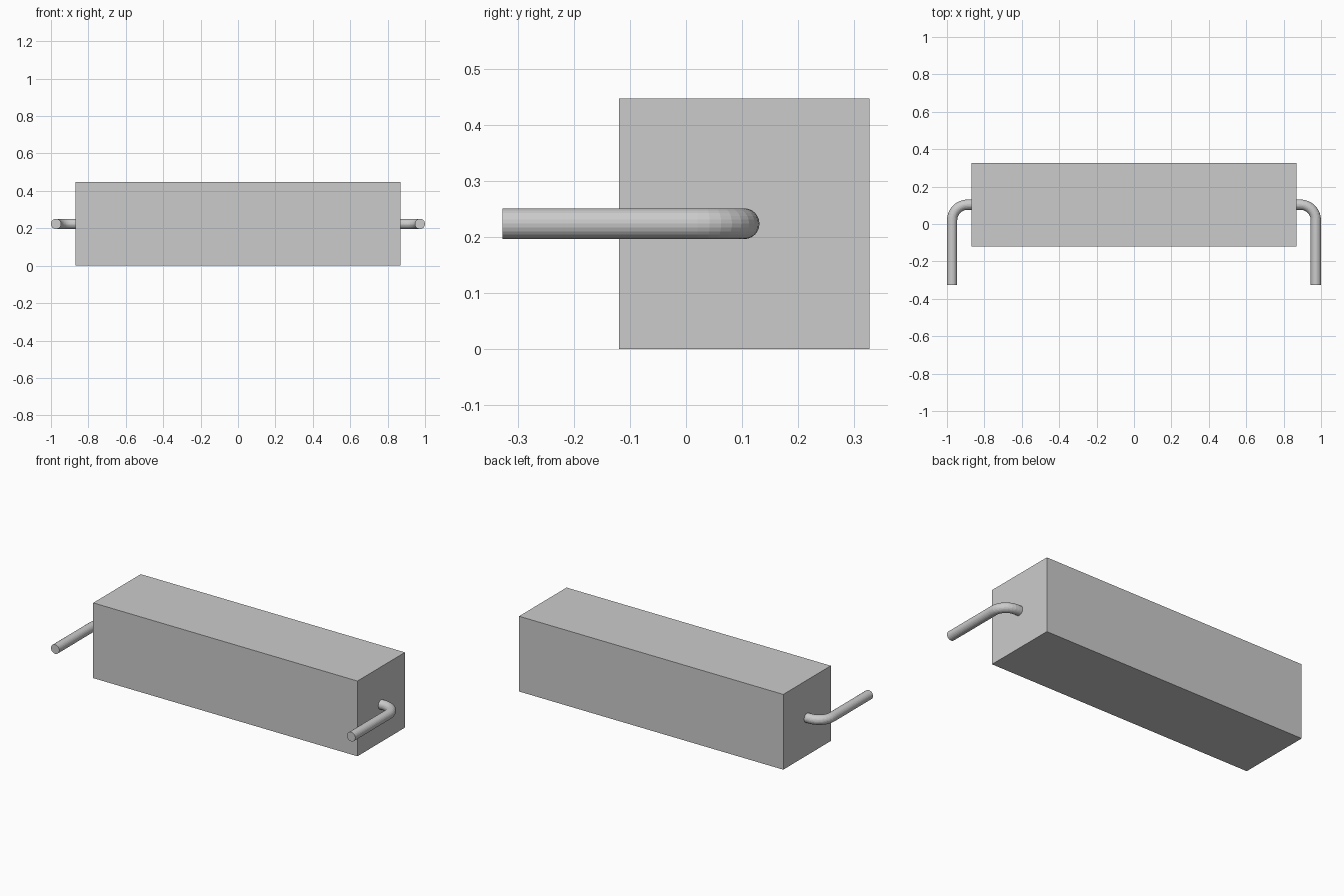
import bpy, bmesh
from math import sin, cos, pi
from mathutils import Vector

if "Cube" in bpy.data.objects:
    bpy.data.objects.remove(bpy.data.objects["Cube"])

BODY_X, BODY_Y0, BODY_Y1, BODY_H = 0.868, -0.119, 0.327, 0.447
WIRE_R, WIRE_Z, SIDES = 0.0275, 0.2235, 24
BEND_R, BEND_STEPS = 0.083, 8
WIRE_X, WIRE_Y, TIP_Y = 1 - WIRE_R, 0.1035, -0.327


def add_object(name, bm):
    bmesh.ops.recalc_face_normals(bm, faces=bm.faces)
    mesh = bpy.data.meshes.new(name)
    bm.to_mesh(mesh)
    bm.free()
    obj = bpy.data.objects.new(name, mesh)
    bpy.context.collection.objects.link(obj)
    return obj


# Rectangular ceramic body
bm = bmesh.new()
bmesh.ops.create_cube(bm, size=1)
bmesh.ops.scale(bm, vec=(2 * BODY_X, BODY_Y1 - BODY_Y0, BODY_H), verts=bm.verts)
bmesh.ops.translate(bm, vec=(0, (BODY_Y0 + BODY_Y1) / 2, BODY_H / 2), verts=bm.verts)
add_object("body", bm)


# Bent wire lead: out of the end face, round a quarter bend, then forward
def add_lead(name, side):
    stations = [(BODY_X, WIRE_Y, 0)]
    for i in range(BEND_STEPS + 1):
        a = i / BEND_STEPS * pi / 2
        stations.append((WIRE_X - BEND_R + BEND_R * sin(a),
                         WIRE_Y - BEND_R + BEND_R * cos(a), a))
    stations.append((WIRE_X, TIP_Y, pi / 2))

    bm = bmesh.new()
    rings = []
    for x, y, a in stations:
        outward = Vector((sin(a), cos(a), 0))
        ring = []
        for k in range(SIDES):
            t = 2 * pi * k / SIDES
            p = Vector((x, y, WIRE_Z)) + WIRE_R * (cos(t) * outward + sin(t) * Vector((0, 0, 1)))
            ring.append(bm.verts.new((side * p.x, p.y, p.z)))
        rings.append(ring)
    for r0, r1 in zip(rings, rings[1:]):
        for k in range(SIDES):
            n = (k + 1) % SIDES
            bm.faces.new((r0[k], r0[n], r1[n], r1[k]))
    bm.faces.new(rings[0])
    bm.faces.new(rings[-1])
    add_object(name, bm)


add_lead("right_lead", 1)
add_lead("left_lead", -1)
